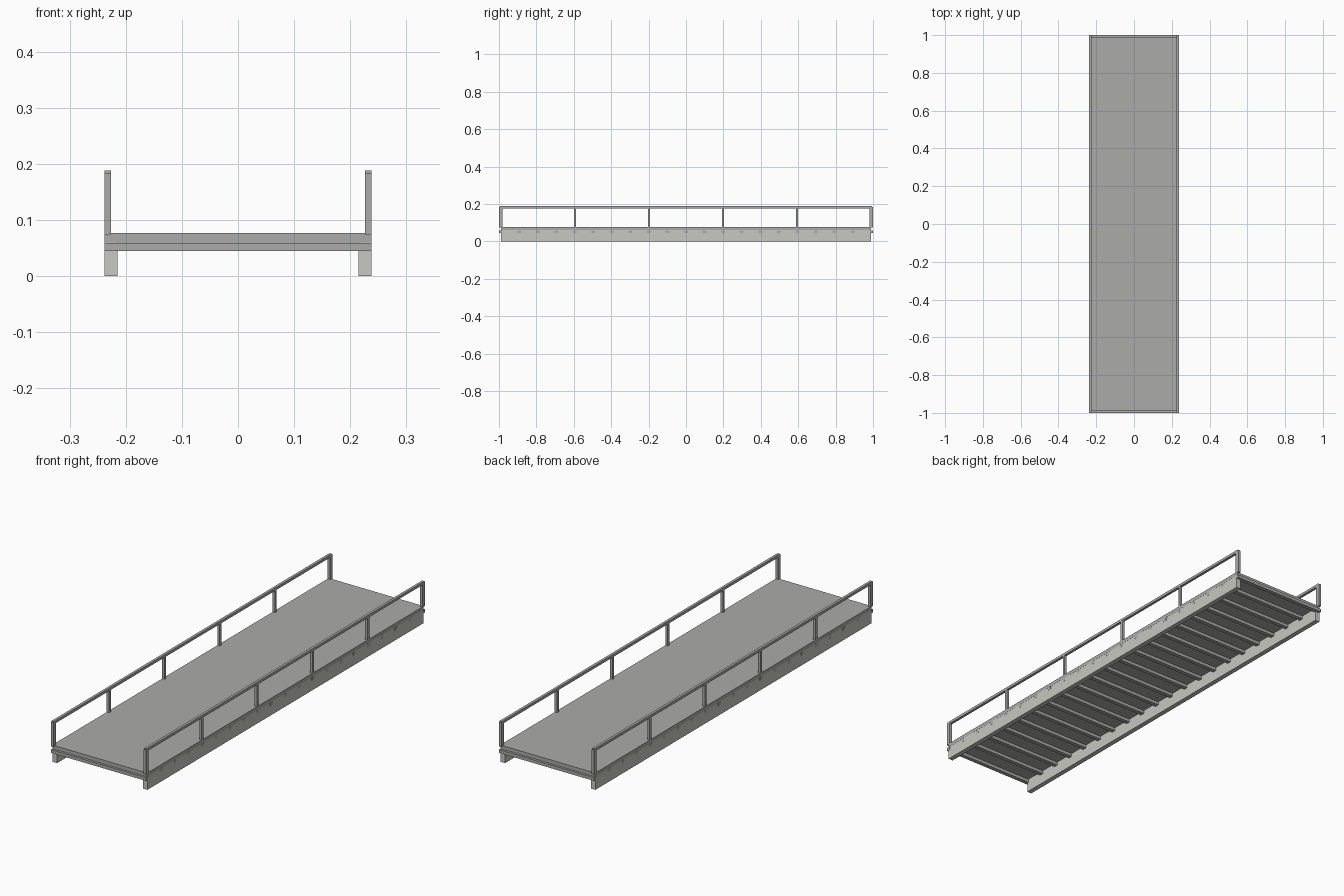
import bpy

if "Cube" in bpy.data.objects:
    bpy.data.objects.remove(bpy.data.objects["Cube"])


def material(name, rgb):
    m = bpy.data.materials.new(name)
    m.diffuse_color = (*rgb, 1)
    m.use_nodes = True
    m.node_tree.nodes["Principled BSDF"].inputs["Base Color"].default_value = m.diffuse_color
    return m


grey = material("mid grey", (0.41, 0.41, 0.40))
pale = material("pale concrete", (0.58, 0.58, 0.54))


def box(name, x0, x1, y0, y1, z0, z1, mat):
    bpy.ops.mesh.primitive_cube_add(
        size=1, location=((x0 + x1) / 2, (y0 + y1) / 2, (z0 + z1) / 2))
    ob = bpy.context.object
    ob.name = name
    ob.scale = (x1 - x0, y1 - y0, z1 - z0)
    bpy.ops.object.transform_apply(location=True, rotation=False, scale=True)
    ob.data.materials.append(mat)
    return ob


def mirror(ob):
    ob.modifiers.new("mirror", "MIRROR").use_axis[0] = True


W = 0.238   # half width
END = 0.99  # half length to the outer beam centres

# walking deck
box("deck", -W, W, -END, END, 0.06, 0.077, grey)

# long side girders
mirror(box("girder", 0.215, W - 0.0004, -0.988, 0.988, 0, 0.0605, pale))

# cross beams under the deck
for i in range(21):
    y = -END + i * 2 * END / 20
    box("cross_beam", -W, W, y - 0.0095, y + 0.0095, 0.045, 0.0595, grey)

# railing posts
for i in range(6):
    y = -END + i * 2 * END / 5
    h = 0.006 if 0 < i < 5 else 0.0095
    mirror(box("railing_post", 0.226, W, y - h, y + h, 0.074, 0.184, grey))

# top rails
mirror(box("top_rail", 0.226, W, -0.995, 0.995, 0.176, 0.188, grey))
